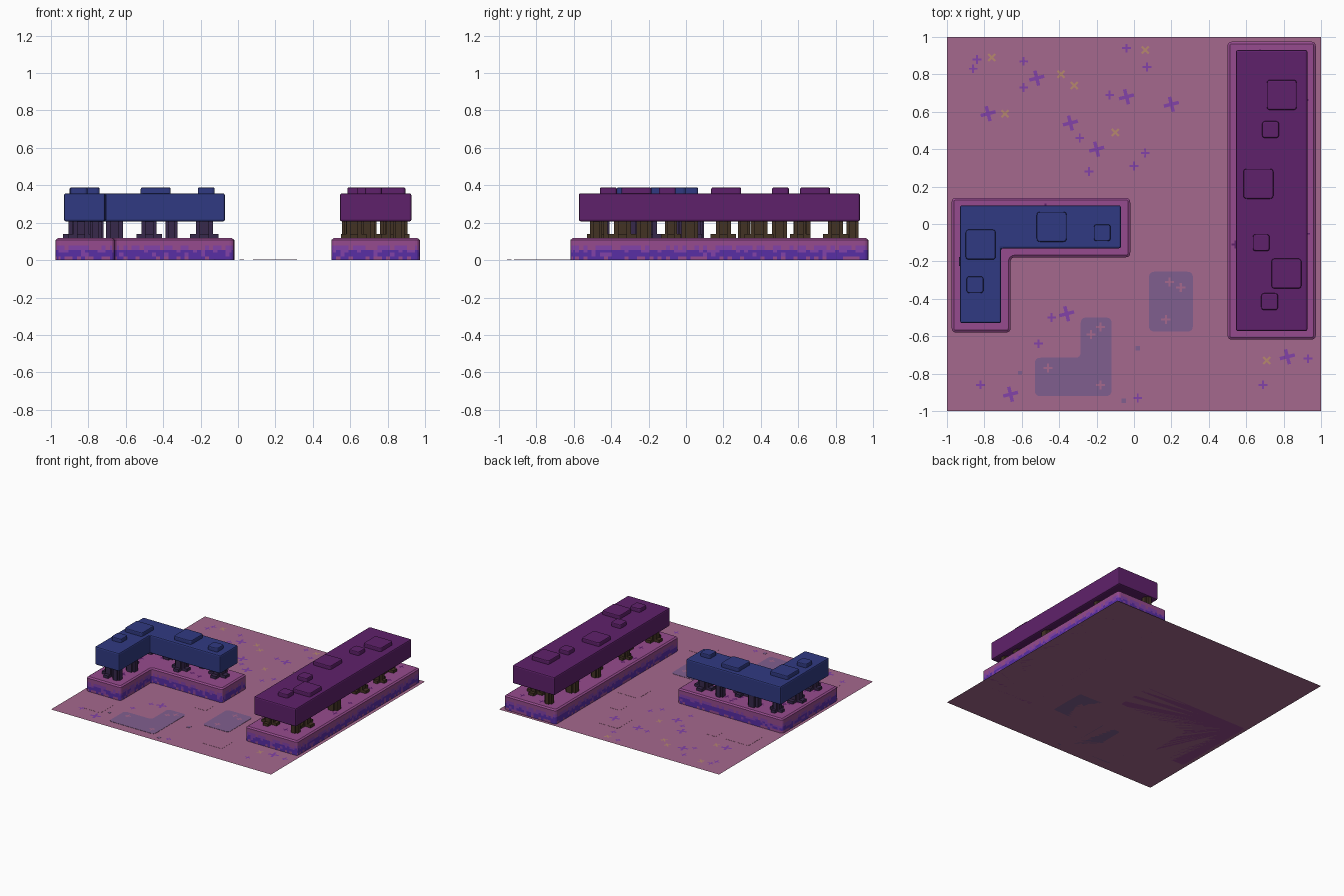
import bpy, bmesh, math, random
from mathutils import Vector

random.seed(7)
if "Cube" in bpy.data.objects:
    bpy.data.objects.remove(bpy.data.objects["Cube"])


def material(name, rgb):
    linear = [((c / 255 + 0.055) / 1.055) ** 2.4 for c in rgb]
    mat = bpy.data.materials.new(name)
    mat.use_nodes = True
    mat.diffuse_color = (*linear, 1)
    node = mat.node_tree.nodes["Principled BSDF"]
    node.inputs["Base Color"].default_value = (*linear, 1)
    node.inputs["Roughness"].default_value = 0.9
    return mat


GROUND = material("dusty pink", (165, 104, 141))
PINK = material("terrace pink", (150, 75, 142))
VIOLET = material("violet", (130, 66, 168))
INDIGO = material("indigo", (88, 46, 165))
BLUE = material("canopy blue", (48, 58, 130))
PLUM = material("canopy plum", (95, 33, 107))
BROWN = material("bark brown", (66, 50, 36))
DUSK = material("bark dusk", (55, 40, 75))
WATER = material("water mauve", (128, 95, 143))
YELLOW = material("pollen yellow", (182, 135, 110))


def finish(name, bm, mats, bevel=0):
    mesh = bpy.data.meshes.new(name)
    bm.to_mesh(mesh)
    bm.free()
    obj = bpy.data.objects.new(name, mesh)
    bpy.context.collection.objects.link(obj)
    for mat in mats:
        mesh.materials.append(mat)
    if bevel:
        mod = obj.modifiers.new("Bevel", "BEVEL")
        mod.width, mod.segments, mod.limit_method = bevel, 2, "ANGLE"
        mod.angle_limit = math.radians(50)
    return obj


def rectangle(x0, x1, y0, y1):
    return [(x0, y0), (x1, y0), (x1, y1), (x0, y1)]


def square(x, y, size):
    h = size / 2
    return rectangle(x - h, x + h, y - h, y + h)


def rounded(corners, r, steps=4):
    """Replace each corner of an outline by a small curve."""
    pts, out = [Vector(c) for c in corners], []
    for i, p in enumerate(pts):
        a = p + (pts[i - 1] - p).normalized() * r
        b = p + (pts[(i + 1) % len(pts)] - p).normalized() * r
        for k in range(steps + 1):
            t = k / steps
            out.append(a * (1 - t) ** 2 + p * 2 * t * (1 - t) + b * t * t)
    return out


def inset(corners, d):
    """Move a counter-clockwise outline inwards."""
    pts, out = [Vector(c) for c in corners], []
    for i, p in enumerate(pts):
        e = (p - pts[i - 1]).normalized()
        f = (pts[(i + 1) % len(pts)] - p).normalized()
        out.append(p + Vector((-e.y - f.y, e.x + f.x)) * d)
    return out


def divided(pts, cell):
    """Cut the long sides of an outline into cells."""
    out = []
    for i, p in enumerate(pts):
        q = pts[(i + 1) % len(pts)]
        n = max(1, round((q - p).length / cell))
        out += [p.lerp(q, k / n) for k in range(n)]
    return out


def stack(bm, rings, heights, paint=None):
    """Join outlines at rising heights into a closed solid."""
    levels = [[bm.verts.new((p[0], p[1], z)) for p in ring]
              for ring, z in zip(rings, heights)]
    for row in range(len(levels) - 1):
        low, high = levels[row], levels[row + 1]
        for i in range(len(low)):
            j = (i + 1) % len(low)
            face = bm.faces.new((low[i], low[j], high[j], high[i]))
            if paint:
                face.material_index = paint(row)
    bm.faces.new(levels[-1])
    bm.faces.new(levels[0][::-1])


def slab(name, outlines, z0, z1, mat, bevel=0):
    bm = bmesh.new()
    for pts in outlines:
        stack(bm, [pts, pts], [z0, z1])
    return finish(name, bm, [mat], bevel)


# Ground sheet
bm = bmesh.new()
bm.faces.new([bm.verts.new((*p, 0)) for p in rectangle(-1, 1, -1, 1)])
finish("ground", bm, [GROUND])

# Faint paving pads and shallow pools
pads = [(-.78, .35, .22), (.18, .67, .2), (.36, .15, .2), (-.55, .42, .1),
        (.3, .45, .1), (.35, -.75, .18), (-.75, -.75, .18), (-.1, -.3, .12)]
slab("paving_pads", [rounded(square(*p), .02) for p in pads], 0, .001, GROUND)
pool_l = [(-.53, -.92), (-.12, -.92), (-.12, -.5), (-.285, -.5),
          (-.285, -.715), (-.53, -.715)]
slab("pools", [rounded(pool_l, .03), rounded(rectangle(.08, .315, -.575, -.255), .03)],
     0, .002, WATER)
slab("puddles", [square(.02, -.665, .025), square(-.61, -.795, .02),
                 square(-.055, -.945, .025)], 0, .002, WATER)


# Terraces with patchy banded walls
def wall_colour(row):
    pick = random.random()
    if row == 0:
        return 0 if pick < .4 else 2
    if row == 1:
        return 2 if pick < .85 else 1
    if row == 2:
        return 2 if pick < .6 else 1
    if row == 3:
        return 0 if pick < .4 else 1
    return 0


def terrace(name, corners):
    lip = .012
    base = divided(rounded(corners, .025), .022)
    # The inner ring is cut from the same point count
    top = inset(base, lip / 2)
    bm = bmesh.new()
    stack(bm, [base] * 6 + [top], [0, .02, .04, .055, .077, .108, .117], wall_colour)
    finish(name, bm, [PINK, VIOLET, INDIGO])


L_TERRACE = [(-.975, -.58), (-.66, -.58), (-.66, -.178), (-.02, -.178),
             (-.02, .14), (-.975, .14)]
terrace("corner_terrace", L_TERRACE)
terrace("long_terrace", rectangle(.5, .972, -.618, .975))

# Canopies
L_CANOPY = [(-.93, -.53), (-.71, -.53), (-.71, -.13), (-.07, -.13),
            (-.07, .1), (-.93, .1)]
slab("corner_canopy", [L_CANOPY], .207, .357, BLUE, .01)
slab("long_canopy", [rectangle(.545, .927, -.573, .93)], .207, .357, PLUM, .01)

# Raised caps on the canopies
corner_caps = [(-.82, -.11, .16), (-.85, -.325, .09), (-.44, -.015, .16),
               (-.17, -.047, .09)]
long_caps = [(.79, .69, .16), (.73, .505, .09), (.665, .215, .16),
             (.68, -.1, .09), (.815, -.265, .16), (.725, -.415, .09)]
for name, caps, mat in (("corner_caps", corner_caps, BLUE),
                        ("long_caps", long_caps, PLUM)):
    slab(name, [rounded(square(*c), .018) for c in caps], .35, .388, mat, .007)


# Trunks with a cross-shaped section, some with spreading roots
def trunks(name, spots, mat):
    bm = bmesh.new()
    for i, (x, y) in enumerate(spots):
        w = (.04, .032, .045)[i % 3]
        n = w * .55
        for a, b in ((w, n), (n, w)):
            post = rectangle(x - a, x + a, y - b, y + b)
            stack(bm, [post, post], [.115, .21])
            if i % 2 == 0:
                root = rectangle(x - a * 1.7, x + a * 1.7, y - b, y + b)
                if b > a:
                    root = rectangle(x - a, x + a, y - b * 1.7, y + b * 1.7)
                stack(bm, [root, root], [.115, .139])
    finish(name, bm, [mat])


trunks("corner_trunks", [(-.84, -.45), (-.76, -.48), (-.86, -.2), (-.76, -.29),
                         (-.85, .03), (-.66, .05), (-.475, -.06), (-.355, .06),
                         (-.18, .01)], DUSK)
trunks("long_trunks", [(.62, -.46), (.86, -.48), (.84, -.34), (.69, -.225),
                       (.61, -.08), (.86, .02), (.7, .2), (.6, .31), (.83, .39),
                       (.69, .5), (.86, .61), (.6, .62), (.8, .8), (.62, .89)], BROWN)


# Flat blossoms, positions in hundredths
def blossoms(name, spots, mat, radius, z=.004, points=4, turn=0):
    bm = bmesh.new()
    for x, y in spots:
        ring = []
        for k in range(points * 2):
            a = turn + math.pi * k / points
            for s in (-1, 1):
                # Blunt petals with pinched gaps between them
                r, spread = (radius, .22) if k % 2 == 0 else (radius * .34, .1)
                b = a + s * spread
                ring.append((x / 100 + r * math.cos(b), y / 100 + r * math.sin(b), z))
        bm.faces.new([bm.verts.new(p) for p in ring])
    finish(name, bm, [mat])


blossoms("large_blossoms", [(-52, 78), (-78, 59), (-34, 54), (-4, 68), (20, 64),
                            (-20, 40), (-36, -48), (-66, -91), (82, -71)],
         VIOLET, .042, turn=.25)
blossoms("small_blossoms", [(-84, 88), (-86, 83), (-59, 87), (-59, 73), (-13, 69),
                            (-4, 94), (7, 84), (6, 38), (0, 31), (-29, 46), (-24, 28),
                            (-44, -50), (-51, -64), (-82, -86), (2, -93), (69, -86),
                            (93, -72)], VIOLET, .024)
blossoms("yellow_blossoms", [(-76, 89), (-69, 59), (-39, 80), (-32, 74), (6, 93),
                             (-10, 49), (71, -73)], YELLOW, .027, turn=math.pi / 4)
blossoms("pool_blossoms", [(19, -31), (25, -34), (17, -51), (-23, -59), (-18, -55),
                           (-46, -77), (-18, -86)], GROUND, .025)

# Dark tufts scattered over the terrace tops
tufts = [(random.uniform(54, 92), random.uniform(-56, 92)) for _ in range(24)]
tufts += [(random.uniform(-92, -8), random.uniform(-12, 9)) for _ in range(12)]
tufts += [(random.uniform(-92, -72), random.uniform(-52, -14)) for _ in range(8)]
blossoms("terrace_tufts", tufts, PLUM, .022, z=.119)
